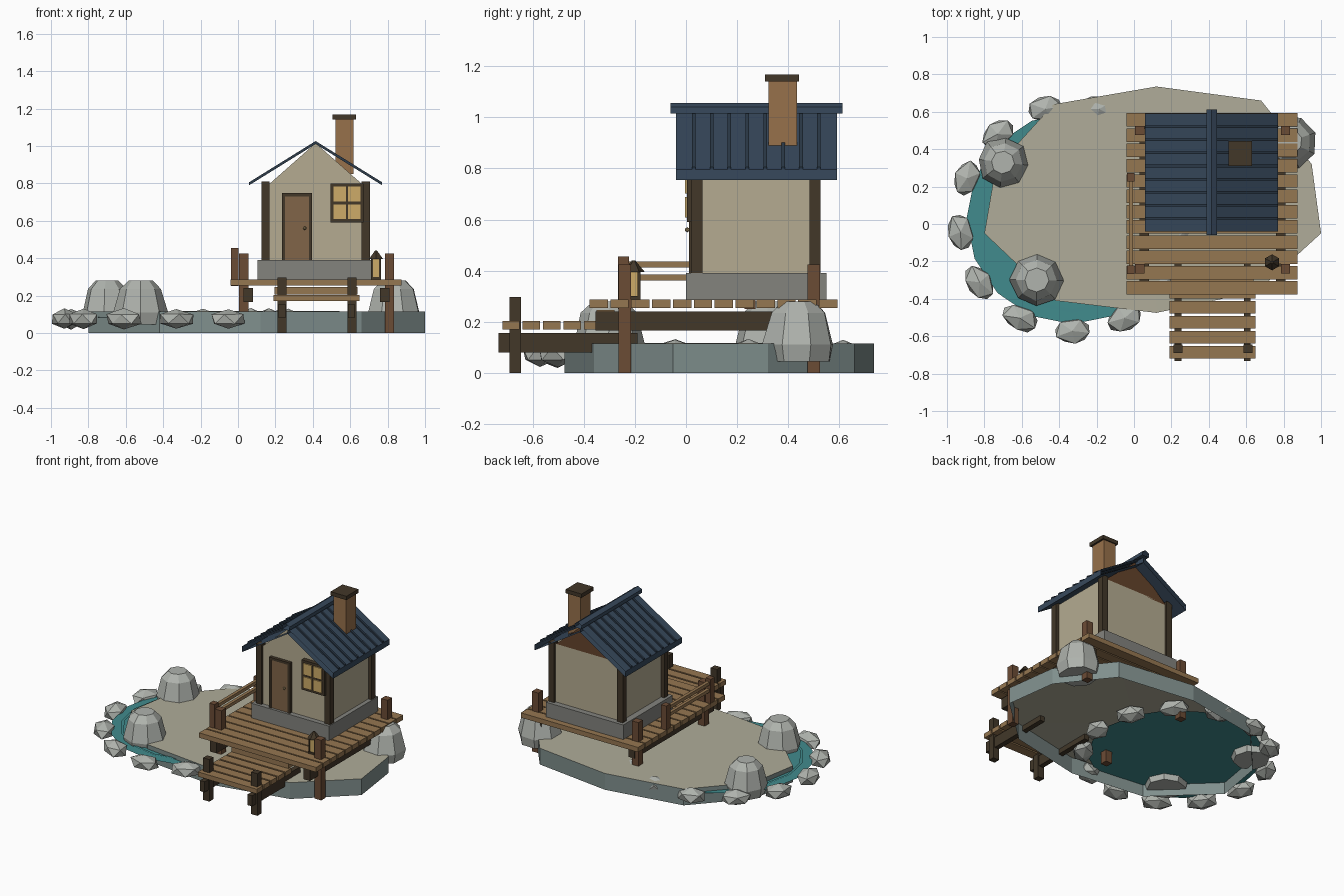
import bpy, bmesh, math, random
from mathutils import Matrix

if "Cube" in bpy.data.objects:
    bpy.data.objects.remove(bpy.data.objects["Cube"])

random.seed(4)


def mat(name, hexcol):
    m = bpy.data.materials.new(name)
    rgb = [(int(hexcol[i:i + 2], 16) / 255) ** 2.2 for i in (0, 2, 4)]
    m.diffuse_color = (*rgb, 1)
    m.use_nodes = True
    m.node_tree.nodes["Principled BSDF"].inputs["Base Color"].default_value = m.diffuse_color
    return m


PLANK, POST, DARK = mat("plank", "947652"), mat("post", "6b4d38"), mat("dark_wood", "443a2d")
WALL, STONE, ROCK = mat("plaster", "b3aa90"), mat("stone", "82827d"), mat("rock", "aeb2ac")
ROOF, RIB, WATER = mat("roof", "3a4a5c"), mat("roof_rib", "303d4b"), mat("water", "438a8c")
SAND, BANK, GLOW = mat("sand", "aeab98"), mat("bank", "7f8e8c"), mat("glow", "ccaa68")
DOOR, BRICK, GABLE, METAL = mat("door", "80654a"), mat("brick", "96704c"), mat("gable", "64452f"), mat("metal", "b09a70")


def finish(bm, name, *mats):
    me = bpy.data.meshes.new(name)
    bm.to_mesh(me)
    bm.free()
    for m in mats:
        me.materials.append(m)
    ob = bpy.data.objects.new(name, me)
    bpy.context.collection.objects.link(ob)
    return ob


def boxes(name, m, *spans):
    """One object of boxes, each (x0, x1, y0, y1, z0, z1)."""
    bm = bmesh.new()
    for x0, x1, y0, y1, z0, z1 in spans:
        M = Matrix.Translation(((x0 + x1) / 2, (y0 + y1) / 2, (z0 + z1) / 2))
        bmesh.ops.create_cube(bm, size=1, matrix=M @ Matrix.Diagonal((x1 - x0, y1 - y0, z1 - z0, 1)))
    return finish(bm, name, m)


def prism_y(name, m, pts, y0, y1, caps=True):
    """Extrude an (x, z) outline along y, with or without its end faces."""
    bm = bmesh.new()
    a = [bm.verts.new((x, y0, z)) for x, z in pts]
    b = [bm.verts.new((x, y1, z)) for x, z in pts]
    n = len(pts)
    for i in range(n):
        bm.faces.new((a[i], a[(i + 1) % n], b[(i + 1) % n], b[i]))
    if caps:
        bm.faces.new(a)
        bm.faces.new(b)
        bmesh.ops.recalc_face_normals(bm, faces=bm.faces)
    return finish(bm, name, m)


# Ground: fan top with a bank around it, open below
outline = [(0.12, 0.735), (-0.43, 0.64), (-0.74, 0.3), (-0.80, -0.05), (-0.42, -0.41),
           (0.12, -0.475), (0.66, -0.36), (1.0, -0.05), (0.95, 0.32), (0.68, 0.66)]
bm = bmesh.new()
mid = bm.verts.new((0.1, 0.13, 0.117))
top = [bm.verts.new((x, y, 0.115)) for x, y in outline]
low = [bm.verts.new((x, y, 0)) for x, y in outline]
for i in range(10):
    j = (i + 1) % 10
    bm.faces.new((mid, top[i], top[j]))
    bm.faces.new((top[i], low[i], low[j], top[j])).material_index = 1
finish(bm, "ground", SAND, BANK)

# Pond: shallow water fan, ripple ring and ring of stones
PX, PY = -0.33, 0.03


def circle(bm, r, z, n=16):
    return [bm.verts.new((PX + r * math.cos(i * math.tau / n), PY + r * math.sin(i * math.tau / n), z))
            for i in range(n)]


bm = bmesh.new()
c, rim = bm.verts.new((PX, PY, 0.08)), circle(bm, 0.565, 0.085)
for i in range(16):
    bm.faces.new((c, rim[i], rim[(i + 1) % 16]))
finish(bm, "pond_water", WATER)
bm = bmesh.new()
inner, outer = circle(bm, 0.485, 0.09), circle(bm, 0.503, 0.09)
for i in range(16):
    j = (i + 1) % 16
    bm.faces.new((inner[i], outer[i], outer[j], inner[j]))
finish(bm, "pond_ripple", WATER)

for k in range(13):
    a = math.radians(-90) + k * math.tau / 13
    bm = bmesh.new()
    bmesh.ops.create_icosphere(bm, subdivisions=1, radius=1)
    bmesh.ops.rotate(bm, verts=bm.verts, matrix=Matrix.Rotation(random.uniform(0, 6), 3, 'Z'))
    for v in bm.verts:
        v.co *= random.uniform(0.95, 1.08)
    M = (Matrix.Translation((PX + 0.602 * math.cos(a), PY + 0.602 * math.sin(a), 0.075))
         @ Matrix.Rotation(a, 4, 'Z') @ Matrix.Diagonal((0.073, 0.105, 0.054, 1)))
    bm.transform(M)
    finish(bm, f"pond_stone_{k + 1}", ROCK)


# Boulders: faceted domes
def boulder(name, cx, cy, r):
    bm = bmesh.new()
    n, off = 8, random.uniform(0, 1)
    prev = None
    for rad, z in ((0.88, 0.045), (1.0, 0.11), (0.77, 0.235), (0.46, 0.28)):
        ring = []
        for i in range(n):
            a, q = off + i * math.tau / n, r * rad * random.uniform(0.96, 1.04)
            ring.append(bm.verts.new((cx + q * math.cos(a), cy + q * math.sin(a), z)))
        if prev:
            for i in range(n):
                j = (i + 1) % n
                bm.faces.new((prev[i], prev[j], ring[j], ring[i]))
        else:
            bm.faces.new(ring[::-1])
        prev = ring
    bm.faces.new(prev)
    finish(bm, name, ROCK)


boulder("boulder_back", -0.70, 0.33, 0.135)
boulder("boulder_front", -0.52, -0.30, 0.142)
boulder("boulder_right", 0.832, 0.44, 0.146)

# Deck: planks, beams, corner posts
boxes("deck_planks", PLANK, *[(-0.04, 0.875, -0.378 + i * 0.0817, -0.306 + i * 0.0817, 0.253, 0.287)
                              for i in range(12)])
boxes("deck_beams", DARK, *[(x - 0.025, x + 0.025, -0.355, 0.53, 0.165, 0.24) for x in (0.055, 0.785)])
boxes("deck_posts", POST, *[(x - 0.025, x + 0.025, y - 0.025, y + 0.025, 0, 0.424)
                            for x in (0.03, 0.81) for y in (-0.24, 0.50)])

# Side railing
boxes("railing_posts", POST, *[(-0.037, 0.003, y - 0.022, y + 0.022, 0.25, 0.455) for y in (-0.245, 0.25)])
boxes("railing_rails", PLANK, *[(-0.028, -0.006, -0.245, 0.25, z, z + 0.023) for z in (0.362, 0.412)])

# Lower dock with a step up to the deck
boxes("dock_planks", PLANK, *[(0.19, 0.65, y - 0.034, y + 0.034, 0.17, 0.203)
                              for y in (-0.685, -0.605, -0.525, -0.445, -0.365)])
boxes("dock_step", PLANK, (0.195, 0.64, -0.35, -0.28, 0.205, 0.245))
boxes("dock_beams", DARK, *[(x - 0.018, x + 0.018, -0.733, -0.19, 0.08, 0.155) for x in (0.235, 0.605)])
boxes("dock_posts", DARK, *[(x - 0.024, x + 0.024, -0.69, -0.645, 0, 0.297) for x in (0.235, 0.61)])

# House body
boxes("foundation", STONE, (0.105, 0.71, 0.0, 0.55, 0.285, 0.39))
boxes("walls", WALL, (0.15, 0.68, 0.035, 0.51, 0.39, 0.80))
boxes("corner_posts", DARK, *[(x - 0.022, x + 0.022, y - 0.022, y + 0.022, 0.39, 0.81)
                              for x in (0.147, 0.683) for y in (0.042, 0.505)])
tri = [(0.16, 0.79), (0.67, 0.79), (0.415, 1.015)]
prism_y("front_gable", WALL, tri, 0.035, 0.05)
prism_y("back_gable", GABLE, tri, 0.495, 0.51)

# Roof: open-ended slabs, raised ribs, ridge cap
for s, side in ((-1, "left"), (1, "right")):
    def X(d):
        return 0.415 + s * d
    slab = [(X(0), 1.015), (X(0.355), 0.795), (X(0.355), 0.755), (X(0), 0.977)]
    prism_y(f"roof_{side}", ROOF, slab if s < 0 else slab[::-1], -0.04, 0.59, caps=False)
    rib = [(X(0), 1.026), (X(0.355), 0.806), (X(0.355), 0.79), (X(0), 1.01)]
    for i in range(8):
        y = 0.03 + i * 0.07
        prism_y(f"roof_rib_{side}_{i + 1}", RIB, rib, y - 0.007, y + 0.007)
prism_y("ridge_cap", ROOF, [(0.387, 1.015), (0.443, 1.015), (0.443, 1.04), (0.415, 1.057), (0.387, 1.04)],
        -0.06, 0.612, caps=False)

# Chimney
boxes("chimney", BRICK, (0.52, 0.617, 0.322, 0.435, 0.85, 1.145))
boxes("chimney_cap", DARK, (0.506, 0.63, 0.31, 0.443, 1.14, 1.167))

# Door with frame and knob
boxes("door_frame", DARK, (0.234, 0.25, 0.012, 0.04, 0.39, 0.747), (0.379, 0.396, 0.012, 0.04, 0.39, 0.747),
      (0.234, 0.396, 0.012, 0.04, 0.73, 0.747))
boxes("door", DOOR, (0.25, 0.379, 0.018, 0.04, 0.39, 0.73))
bm = bmesh.new()
bmesh.ops.create_icosphere(bm, subdivisions=1, radius=0.01, matrix=Matrix.Translation((0.357, 0.005, 0.56)))
finish(bm, "door_knob", METAL)

# Window with four panes
boxes("window_frame", DARK, (0.494, 0.672, 0.004, 0.04, 0.59, 0.80))
boxes("window_panes", GLOW, *[(x, x + 0.066, -0.004, 0.02, z, z + 0.08) for x in (0.511, 0.589) for z in (0.608, 0.702)])

# Lantern on the deck
LX, LY = 0.738, -0.205
boxes("lantern_light", GLOW, (LX - 0.02, LX + 0.02, LY - 0.02, LY + 0.02, 0.295, 0.395))
boxes("lantern_frame", DARK, (LX - 0.027, LX + 0.027, LY - 0.027, LY + 0.027, 0.285, 0.30),
      *[(LX + a - 0.005, LX + a + 0.005, LY + b - 0.005, LY + b + 0.005, 0.29, 0.40)
        for a in (-0.021, 0.021) for b in (-0.021, 0.021)])
bm = bmesh.new()
bmesh.ops.create_cone(bm, cap_ends=True, segments=6, radius1=0.043, radius2=0.006, depth=0.045,
                      matrix=Matrix.Translation((LX, LY, 0.418)))
finish(bm, "lantern_roof", DARK)
